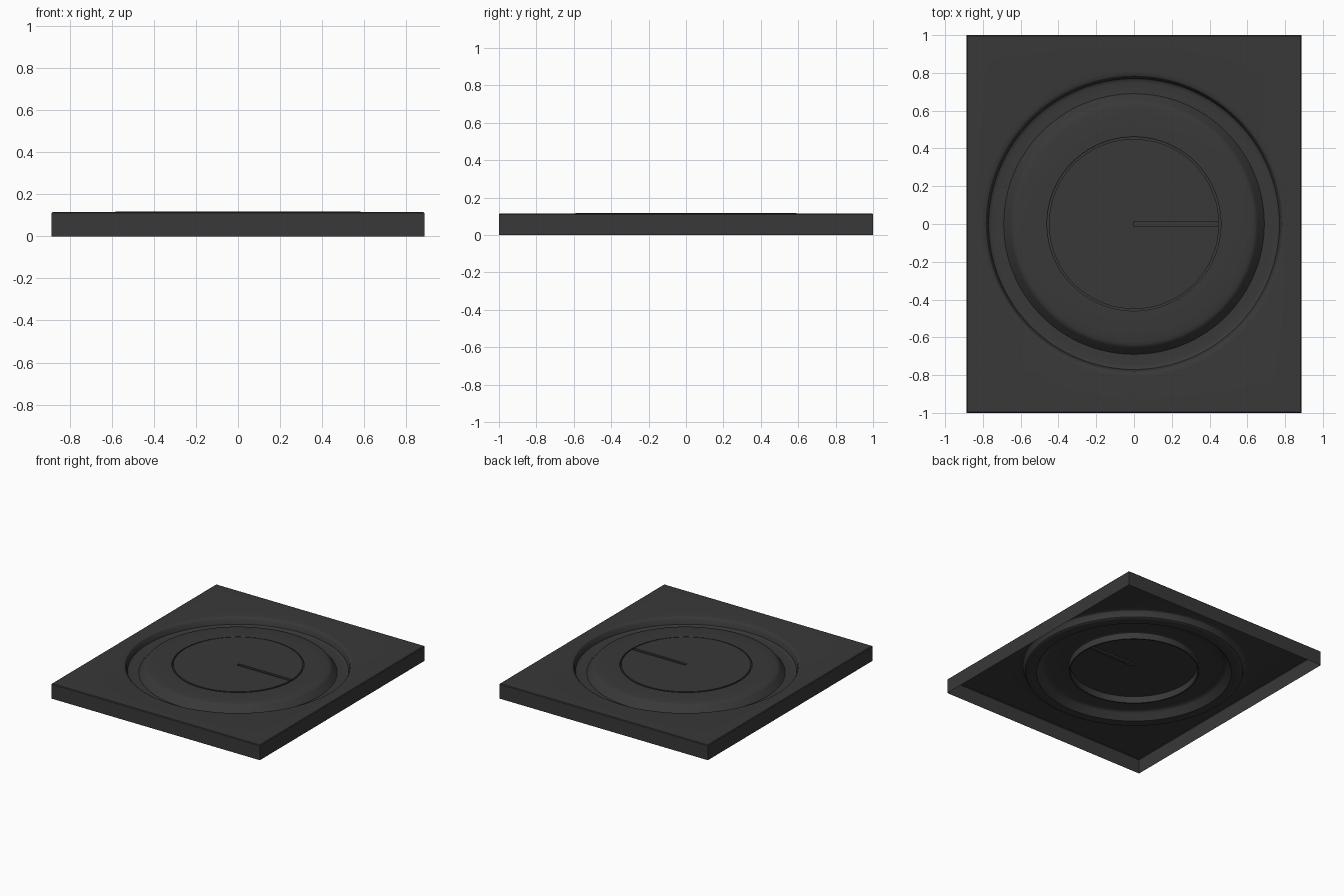
import bpy, bmesh, math

if "Cube" in bpy.data.objects:
    bpy.data.objects.remove(bpy.data.objects["Cube"])

N = 128
HX, HY = 0.886, 1.0

mat = bpy.data.materials.new("charcoal")
mat.diffuse_color = (0.04, 0.04, 0.04, 1)
mat.use_nodes = True
mat.node_tree.nodes["Principled BSDF"].inputs["Base Color"].default_value = mat.diffuse_color


def circle(r, z):
    return [(r * math.cos(2 * math.pi * i / N), r * math.sin(2 * math.pi * i / N), z)
            for i in range(N)]


def rectangle(hx, hy, z):
    # circle directions projected on a rectangle, nearest points snapped to corners
    pts = []
    for i in range(N):
        a = 2 * math.pi * i / N
        c, s = math.cos(a), math.sin(a)
        k = min(hx / max(abs(c), 1e-9), hy / max(abs(s), 1e-9))
        pts.append((c * k, s * k, z))
    for sx in (1, -1):
        for sy in (1, -1):
            a = math.atan2(sy * hy, sx * hx) % (2 * math.pi)
            pts[round(a / (2 * math.pi) * N) % N] = (sx * hx, sy * hy, z)
    return pts


def finish(name, bm, smooth=True):
    me = bpy.data.meshes.new(name)
    bm.to_mesh(me)
    bm.free()
    ob = bpy.data.objects.new(name, me)
    bpy.context.collection.objects.link(ob)
    me.materials.append(mat)
    if smooth:
        bpy.ops.object.select_all(action='DESELECT')
        ob.select_set(True)
        bpy.context.view_layer.objects.active = ob
        bpy.ops.object.shade_smooth_by_angle(angle=math.radians(30))
    return ob


def shell(name, rings):
    # skin consecutive rings, ordered from outside to inside
    bm = bmesh.new()
    loops = [[bm.verts.new(p) for p in ring] for ring in rings]
    for a, b in zip(loops, loops[1:]):
        for i in range(N):
            j = (i + 1) % N
            bm.faces.new((a[i], a[j], b[j], b[i]))
    return finish(name, bm)


# open-bottomed plate: skirt, eased edge, deck and round channel
plate = [rectangle(HX, HY, 0), rectangle(HX, HY, 0.110),
         rectangle(HX - 0.005, HY - 0.005, 0.115)]
plate += [circle(r, z) for r, z in [
    (0.81, 0.115), (0.795, 0.113), (0.785, 0.109), (0.778, 0.100),
    (0.77, 0.065), (0.762, 0.059), (0.75, 0.057), (0.72, 0.056), (0.69, 0.056)]]
shell("plate", plate)

# raised dial ring with narrow gap around the centre disc
shell("dial_ring", [circle(r, z) for r, z in [
    (0.69, 0.056), (0.655, 0.098), (0.648, 0.105), (0.637, 0.110), (0.62, 0.113),
    (0.57, 0.118), (0.465, 0.118), (0.46, 0.115), (0.46, 0.065),
    (0.45, 0.065), (0.45, 0.117)]])

# centre disc with a pointer slot running to its rim on +x
R, W, Z, D = 0.45, 0.013, 0.117, 0.012
bm = bmesh.new()
rim = [p for p in circle(R, Z) if not (p[0] > 0 and abs(p[1]) <= W)]
ex = math.sqrt(R * R - W * W)
slot = [(ex, -W), (0, -W), (0, W), (ex, W)]
top = [bm.verts.new((x, y, Z)) for x, y in slot]
low = [bm.verts.new((x, y, Z - D)) for x, y in slot]
bm.faces.new([bm.verts.new(p) for p in rim] + top)
for i in range(4):
    j = (i + 1) % 4
    bm.faces.new((top[j], top[i], low[i], low[j]))
bm.faces.new(low[::-1])
bmesh.ops.recalc_face_normals(bm, faces=bm.faces)
bm.faces.ensure_lookup_table()
if bm.faces[0].normal.z < 0:
    bmesh.ops.reverse_faces(bm, faces=bm.faces)
finish("centre_disc", bm, smooth=False)
